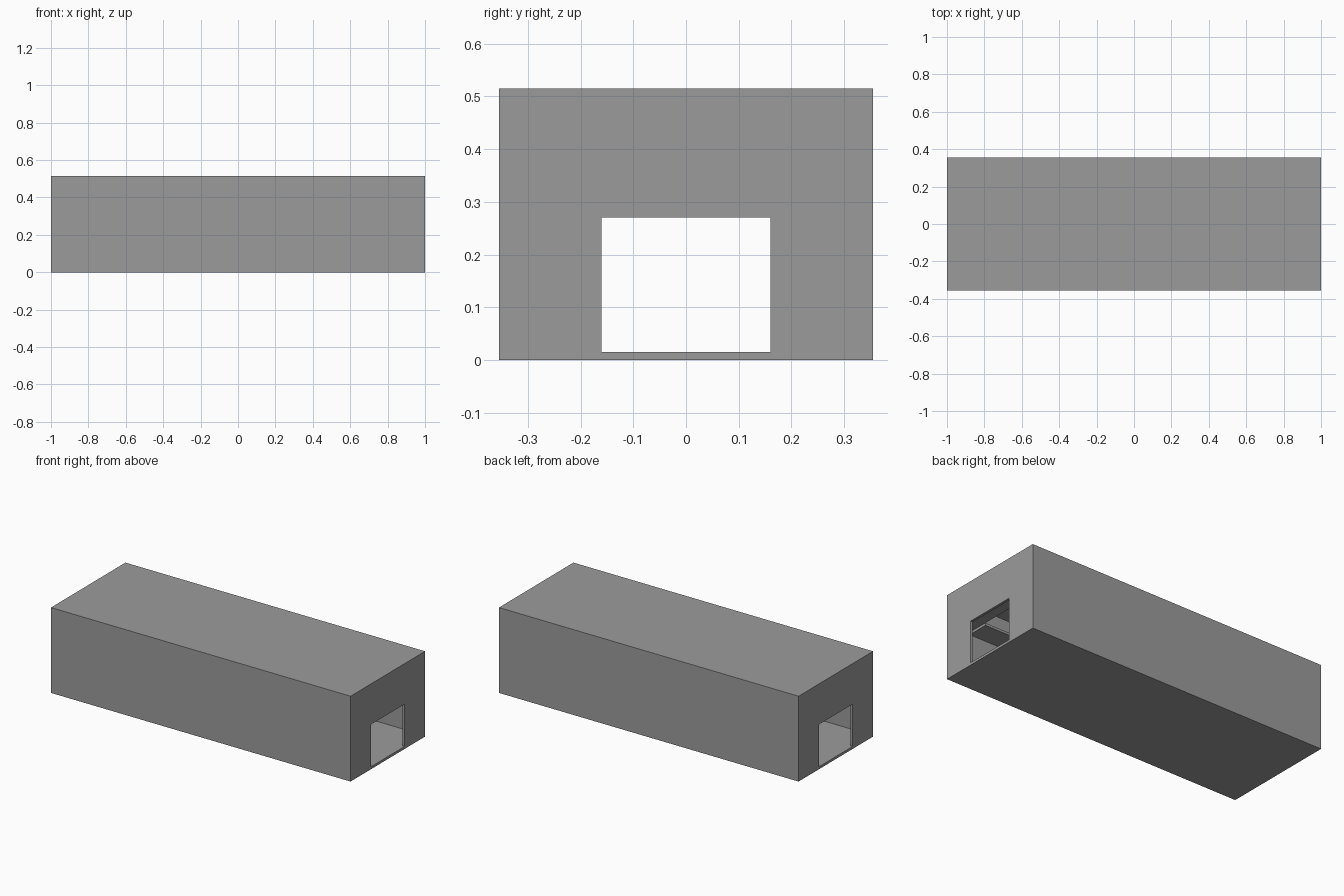
import bpy, bmesh
from mathutils import Matrix, Vector

if "Cube" in bpy.data.objects:
    bpy.data.objects.remove(bpy.data.objects["Cube"])

L, W, H, T = 1.0, 0.355, 0.515, 0.015   # half length, half width, height, wall thickness
DOOR_W, DOOR_TOP = 0.16, 0.27           # half door width, door head height
GAL_Z, GAL_W = 0.32, 0.13               # gallery underside and walkway width

grey = bpy.data.materials.new("dark_grey")
grey.diffuse_color = (0.33, 0.33, 0.33, 1)
grey.use_nodes = True
grey.node_tree.nodes["Principled BSDF"].inputs["Base Color"].default_value = grey.diffuse_color


def box(name, lo, hi):
    lo, hi = Vector(lo), Vector(hi)
    bm = bmesh.new()
    bmesh.ops.create_cube(bm, size=1, matrix=Matrix.Translation((lo + hi) / 2)
                          @ Matrix.Diagonal((*(hi - lo), 1)))
    mesh = bpy.data.meshes.new(name)
    bm.to_mesh(mesh)
    bm.free()
    mesh.materials.append(grey)
    obj = bpy.data.objects.new(name, mesh)
    bpy.context.collection.objects.link(obj)
    return obj


def cut(obj, cutter):
    cutter.hide_render = True
    cutter.hide_viewport = True
    cutter.display_type = 'WIRE'
    mod = obj.modifiers.new(cutter.name, 'BOOLEAN')
    mod.operation = 'DIFFERENCE'
    mod.solver = 'EXACT'
    mod.object = cutter


# Hollow hall with a doorway at each end
hall = box("hall_shell", (-L, -W, 0), (L, W, H))
cut(hall, box("room_cutter", (-L + T, -W + T, T), (L - T, W - T, H - T)))
for side, name in ((-1, "left"), (1, "right")):
    a, b = sorted((side * (L - 2 * T), side * (L + T)))
    cut(hall, box(name + "_door_cutter", (a, -DOOR_W, T), (b, DOOR_W, DOOR_TOP)))

# Upper gallery: long side walkways, with end walkways one board higher
inner_x = L - T - GAL_W
for side, name in ((-1, "front"), (1, "back")):
    a, b = sorted((side * (W - T - GAL_W), side * (W - T)))
    box(name + "_walkway", (-inner_x, a, GAL_Z), (inner_x, b, GAL_Z + T))
for side, name in ((-1, "left"), (1, "right")):
    a, b = sorted((side * inner_x, side * (L - T)))
    box(name + "_walkway", (a, -W + T, GAL_Z + T), (b, W - T, GAL_Z + 2 * T))
